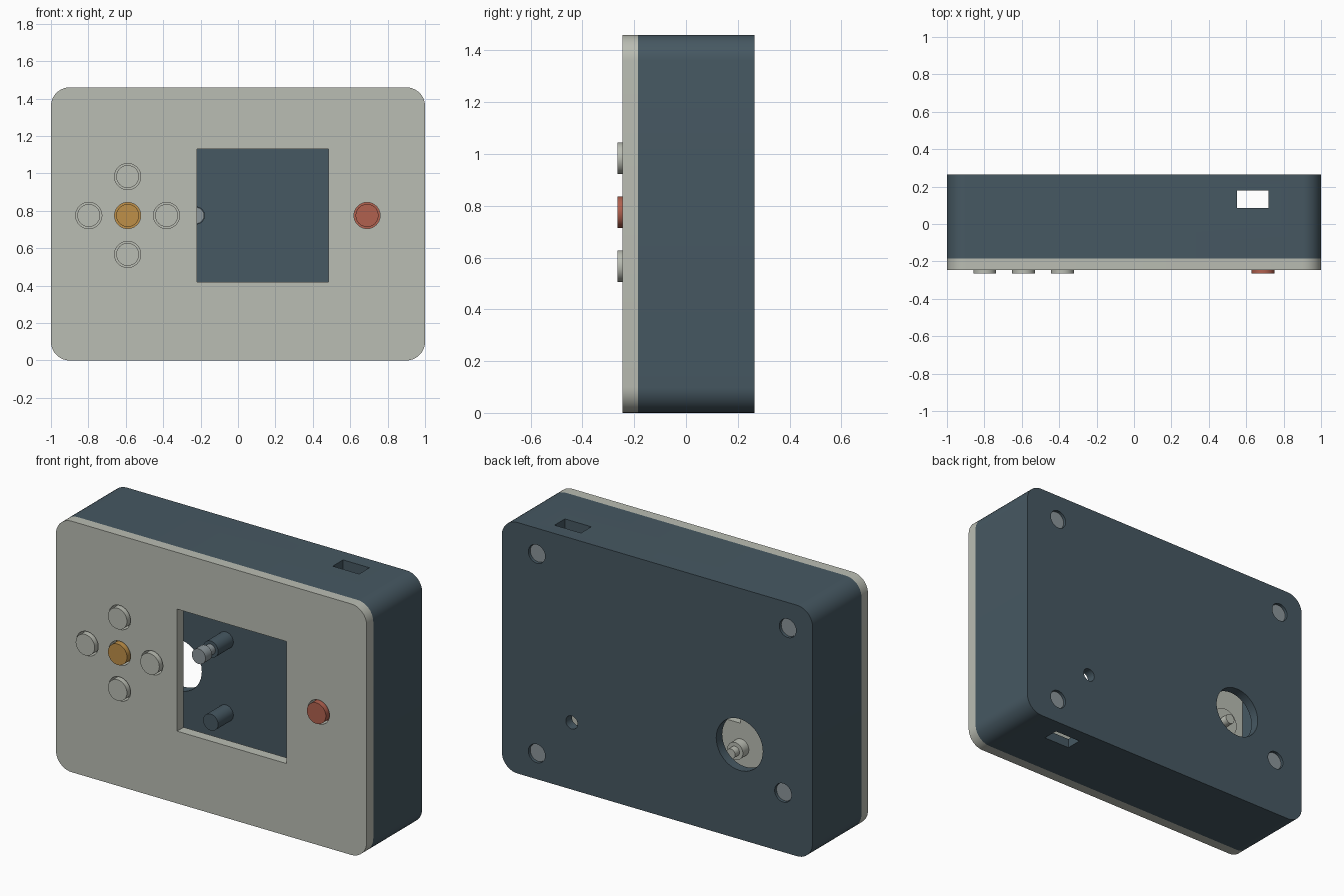
import bpy, bmesh, math
from mathutils import Matrix, Vector

if "Cube" in bpy.data.objects:
    bpy.data.objects.remove(bpy.data.objects["Cube"])


def material(name, hex_code):
    def linear(c):
        return c / 12.92 if c <= 0.04045 else ((c + 0.055) / 1.055) ** 2.4
    rgb = [linear(int(hex_code[i:i + 2], 16) / 255) for i in (0, 2, 4)]
    m = bpy.data.materials.new(name)
    m.use_nodes = True
    m.diffuse_color = (*rgb, 1)
    bsdf = next(n for n in m.node_tree.nodes if n.type == 'BSDF_PRINCIPLED')
    bsdf.inputs["Base Color"].default_value = (*rgb, 1)
    return m


SLATE = material("slate blue", "465862")
STONE = material("warm light grey", "BABDB3")
AMBER = material("amber", "BF9048")
RED = material("brick red", "B1614F")
STEEL = material("steel grey", "8C969A")

HEIGHT = 1.46
FRONT, SEAM, BACK = -0.245, -0.185, 0.265
WALL = 0.055
FLOOR = BACK - WALL


def finish(name, bm, mat):
    bmesh.ops.recalc_face_normals(bm, faces=bm.faces)
    mesh = bpy.data.meshes.new(name)
    bm.to_mesh(mesh)
    bm.free()
    ob = bpy.data.objects.new(name, mesh)
    bpy.context.collection.objects.link(ob)
    if mat:
        mesh.materials.append(mat)
    return ob


def slab(name, x0, x1, z0, z1, y0, y1, radius=0, mat=None):
    """Rounded rectangle in the xz plane, extruded along y."""
    bm = bmesh.new()
    bmesh.ops.create_cube(bm, size=1)
    for v in bm.verts:
        v.co = Vector(((x0 + x1) / 2 + v.co.x * (x1 - x0),
                       (y0 + y1) / 2 + v.co.y * (y1 - y0),
                       (z0 + z1) / 2 + v.co.z * (z1 - z0)))
    if radius:
        edges = [e for e in bm.edges
                 if abs(e.verts[0].co.y - e.verts[1].co.y) > 0.001]
        bmesh.ops.bevel(bm, geom=edges, offset=radius, segments=10,
                        profile=0.5, affect='EDGES')
    return finish(name, bm, mat)


def rod(name, x, z, radius, y0, y1, mat=None):
    """Cylinder lying along y."""
    bm = bmesh.new()
    place = Matrix.Translation((x, (y0 + y1) / 2, z)) @ Matrix.Rotation(math.pi / 2, 4, 'X')
    bmesh.ops.create_cone(bm, cap_ends=True, segments=40, radius1=radius,
                          radius2=radius, depth=y1 - y0, matrix=place)
    return finish(name, bm, mat)


def activate(ob):
    bpy.ops.object.select_all(action='DESELECT')
    ob.select_set(True)
    bpy.context.view_layer.objects.active = ob


def cut(ob, cutters):
    activate(ob)
    for cutter in cutters:
        mod = ob.modifiers.new("cut", 'BOOLEAN')
        mod.operation = 'DIFFERENCE'
        mod.solver = 'EXACT'
        mod.object = cutter
        bpy.ops.object.modifier_apply(modifier=mod.name)
        bpy.data.objects.remove(cutter)


# Layout of the repeated parts, as x and z
screws = [(0.775, 1.31), (-0.84, 1.31), (0.775, 0.15), (-0.81, 0.345)]
pad_x, pad_z, step = -0.59, 0.775, 0.208
buttons = [("up_button", pad_x, pad_z + step, STONE),
           ("down_button", pad_x, pad_z - step, STONE),
           ("right_pad_button", pad_x - step, pad_z, STONE),
           ("left_pad_button", pad_x + step, pad_z, STONE),
           ("centre_button", pad_x, pad_z, AMBER),
           ("action_button", 0.69, pad_z, RED)]

# Hollow rear shell with its openings
shell = slab("rear_shell", -1, 1, 0, HEIGHT, SEAM, BACK, 0.1, SLATE)
openings = [slab("cavity", -1 + WALL, 1 - WALL, WALL, HEIGHT - WALL,
                 SEAM - 0.1, FLOOR, 0.06),
            slab("port_slot", 0.55, 0.72, -0.1, HEIGHT + 0.1, 0.085, 0.18),
            rod("cable_hole", -0.53, 0.55, 0.15, FLOOR - 0.1, BACK + 0.1),
            rod("small_hole", 0.55, 0.39, 0.038, FLOOR - 0.1, BACK + 0.1)]
openings += [rod("screw_hole", x, z, 0.054, FLOOR - 0.1, BACK + 0.1) for x, z in screws]
cut(shell, openings)

# Front plate with display window and button holes
plate = slab("front_plate", -1, 1, 0, HEIGHT, FRONT, SEAM, 0.1, STONE)
cut(plate, [slab("window", -0.22, 0.485, 0.42, 1.13, FRONT - 0.1, SEAM + 0.1)]
    + [rod("button_hole", x, z, 0.07, FRONT - 0.1, SEAM + 0.1) for _, x, z, _ in buttons])

parts = [shell, plate]

# Buttons with retaining flanges and stems behind the plate
for name, x, z, mat in buttons:
    parts.append(rod(name, x, z, 0.061, -0.265, SEAM + 0.01, mat))
    parts.append(rod(name + "_flange", x, z, 0.085, SEAM + 0.001, SEAM + 0.025, mat))
    parts.append(rod(name + "_stem", x, z, 0.03, SEAM + 0.02, SEAM + 0.07, mat))

# Recessed case screws
for i, (x, z) in enumerate(screws):
    parts.append(rod(f"case_screw_{i + 1}", x, z, 0.052, FLOOR - 0.03, BACK - 0.015, STEEL))

# Board standoffs inside, the upper one carrying a screw
for name, z in (("upper_standoff", 0.775), ("lower_standoff", 0.35)):
    parts.append(rod(name, -0.225, z, 0.048, 0.07, FLOOR + 0.01, SLATE))
parts.append(rod("standoff_screw_shaft", -0.225, 0.775, 0.03, 0.0, 0.08, STEEL))
parts.append(rod("standoff_screw_head", -0.225, 0.775, 0.044, -0.04, 0.02, STEEL))

# Stepped stud on the inside of the plate
parts.append(rod("plate_stud", -0.225, 0.28, 0.05, SEAM - 0.01, -0.13, STONE))
parts.append(rod("plate_stud_tip", -0.225, 0.28, 0.028, -0.14, -0.09, STONE))

for ob in parts:
    activate(ob)
    bpy.ops.object.shade_smooth_by_angle(angle=math.radians(30))
bpy.ops.object.select_all(action='DESELECT')
